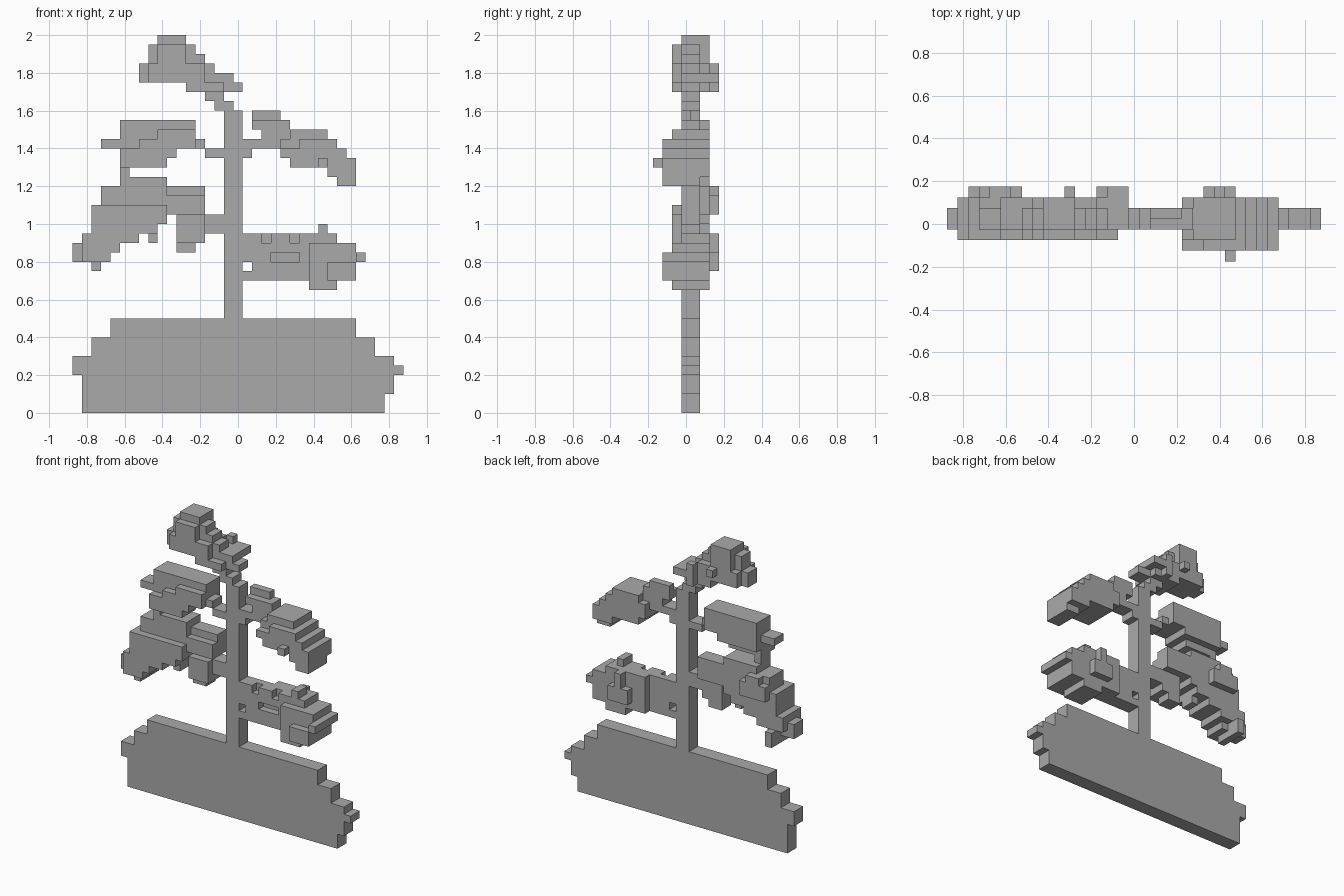
import bpy
import bmesh
import math
from mathutils import Vector

default_cube = bpy.data.objects.get("Cube")
if default_cube:
    bpy.data.objects.remove(default_cube, do_unlink=True)

# One plain grey for the whole tree
GREY = (0.4, 0.4, 0.4, 1.0)
grey = bpy.data.materials.new("plain_grey")
grey.use_nodes = True
grey.diffuse_color = GREY
grey.node_tree.nodes["Principled BSDF"].inputs["Base Color"].default_value = GREY

# Block size and the corner where block counting starts
UNIT = 0.05
ORIGIN = Vector((-0.875, -0.175, 0.0))

# Outward direction of each block side, with the four corners of that side
SIDES = []
for axis in range(3):
    for end in (0, 1):
        outward = [0, 0, 0]
        outward[axis] = 2 * end - 1
        corners = []
        for u, v in ((0, 0), (1, 0), (1, 1), (0, 1)):
            corner = [0, 0, 0]
            corner[axis] = end
            corner[(axis + 1) % 3] = u
            corner[(axis + 2) % 3] = v
            corners.append(tuple(corner))
        if end == 0:
            corners.reverse()
        SIDES.append((tuple(outward), corners))


def shifted(cell, step):
    return tuple(a + b for a, b in zip(cell, step))


def fill(boxes):
    """Block cells covered by boxes given as x, y and z ranges."""
    return {
        (x, y, z)
        for x0, x1, y0, y1, z0, z1 in boxes
        for x in range(x0, x1)
        for y in range(y0, y1)
        for z in range(z0, z1)
    }


occupied = set()


def build(name, boxes, holes=()):
    """Skin the outside of a group of blocks and merge its flat areas."""
    cells = fill(boxes) - fill(holes) - occupied
    occupied.update(cells)
    bm = bmesh.new()
    verts = {}

    def vert(point):
        if point not in verts:
            verts[point] = bm.verts.new(ORIGIN + Vector(point) * UNIT)
        return verts[point]

    for cell in sorted(cells):
        for outward, corners in SIDES:
            if shifted(cell, outward) not in cells:
                bm.faces.new([vert(shifted(cell, c)) for c in corners])
    bmesh.ops.dissolve_limit(bm, angle_limit=math.radians(1),
                             verts=bm.verts[:], edges=bm.edges[:])
    mesh = bpy.data.meshes.new(name)
    bm.to_mesh(mesh)
    bm.free()
    mesh.materials.append(grey)
    part = bpy.data.objects.new(name, mesh)
    bpy.context.collection.objects.link(part)
    return part


# Stepped slab of ground under the tree
build("ground_slab", [
    (1, 33, 3, 5, 0, 2),
    (1, 34, 3, 5, 2, 4),
    (0, 35, 3, 5, 4, 5),
    (0, 34, 3, 5, 5, 6),
    (2, 32, 3, 5, 6, 8),
    (4, 30, 3, 5, 8, 10),
])

# Trunk with the short branch stubs and the bent tip
build("trunk", [
    (16, 18, 3, 5, 10, 32),
    (14, 16, 3, 5, 19, 21),
    (14, 16, 3, 5, 27, 28),
    (18, 20, 3, 5, 28, 29),
    (18, 19, 3, 5, 27, 28),
    (15, 17, 3, 5, 32, 33),
    (14, 16, 3, 5, 33, 34),
])

# Crown leaning to the right side
build("crown_foliage", [
    (9, 12, 3, 6, 39, 40),
    (8, 13, 3, 5, 37, 39),
    (9, 12, 2, 6, 37, 39),
    (13, 14, 3, 5, 37, 38),
    (7, 15, 3, 5, 35, 37),
    (8, 14, 2, 6, 35, 37),
    (11, 12, 6, 7, 36, 37),
    (14, 17, 3, 7, 35, 36),
    (12, 16, 2, 6, 34, 35),
    (14, 15, 6, 7, 34, 37),
    (16, 18, 3, 5, 34, 35),
])

# Upper clump on the right side, its underside bulging forward
build("right_upper_foliage", [
    (5, 13, 3, 6, 28, 31),
    (9, 13, 2, 3, 29, 30),
    (7, 13, 2, 3, 28, 29),
    (3, 5, 3, 5, 28, 29),
    (13, 14, 3, 5, 28, 29),
    (5, 11, 2, 6, 27, 28),
    (5, 10, 2, 5, 26, 27),
    (5, 6, 3, 5, 25, 26),
])

# Lower drooping clump on the right side
build("right_lower_foliage", [
    (5, 10, 3, 6, 24, 25),
    (3, 10, 3, 6, 22, 24),
    (10, 14, 4, 6, 23, 24),
    (10, 14, 3, 6, 21, 23),
    (3, 7, 6, 7, 21, 23),
    (4, 6, 6, 7, 23, 24),
    (2, 10, 2, 6, 20, 22),
    (2, 9, 2, 6, 19, 20),
    (11, 14, 2, 5, 18, 21),
    (1, 7, 2, 6, 18, 19),
    (8, 9, 3, 5, 18, 19),
    (11, 13, 3, 5, 17, 18),
    (1, 5, 2, 6, 17, 18),
    (0, 1, 3, 5, 16, 18),
    (1, 4, 2, 5, 16, 17),
    (2, 3, 3, 7, 15, 17),
])

# Upper clump on the left side, stepping down and outward
build("left_upper_foliage", [
    (19, 22, 4, 5, 31, 32),
    (19, 23, 3, 5, 30, 31),
    (20, 23, 3, 5, 28, 30),
    (23, 27, 2, 6, 29, 30),
    (22, 24, 2, 6, 28, 29),
    (24, 28, 1, 6, 28, 29),
    (22, 29, 1, 6, 27, 28),
    (23, 30, 1, 6, 26, 27),
    (26, 27, 0, 1, 26, 27),
    (27, 30, 1, 6, 25, 26),
    (28, 30, 1, 5, 24, 25),
])

# Lower clump on the left side, with small gaps near the trunk
build("left_lower_foliage", [
    (18, 28, 3, 5, 14, 19),
    (22, 28, 3, 6, 14, 19),
    (26, 27, 3, 5, 19, 20),
    (24, 27, 6, 7, 15, 17),
    (25, 26, 6, 7, 17, 19),
    (25, 29, 2, 6, 14, 18),
    (28, 30, 2, 6, 14, 18),
    (27, 30, 1, 2, 14, 16),
    (30, 31, 1, 6, 16, 17),
    (25, 28, 2, 6, 13, 14),
], holes=[
    (18, 19, 3, 5, 15, 16),
    (20, 21, 3, 4, 18, 19),
    (23, 24, 3, 4, 18, 19),
    (21, 24, 3, 4, 16, 17),
])
